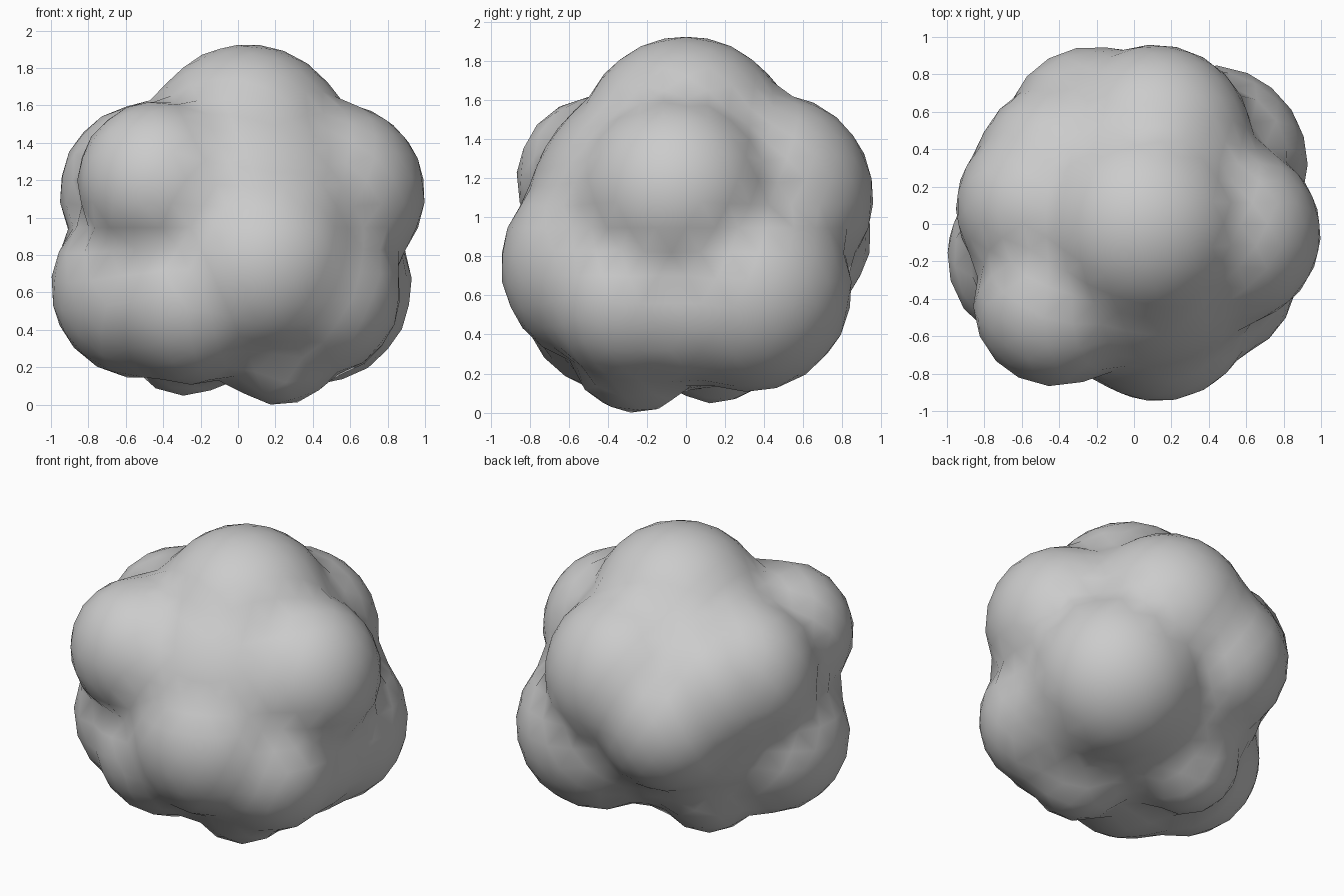
import bpy, bmesh, math
from mathutils import Vector

if "Cube" in bpy.data.objects:
    bpy.data.objects.remove(bpy.data.objects["Cube"])

# Rounded lobes making up the clump: centre and radius
LOBES = [
    ((0.05, 0.00, 1.375), 0.555),  # top
    ((-0.42, -0.43, 1.19), 0.44),  # front upper left
    ((0.51, -0.05, 1.13), 0.49),   # right
    ((0.13, -0.43, 0.76), 0.52),   # front centre
    ((-0.51, -0.17, 0.63), 0.49),  # left lower
    ((-0.48, 0.09, 1.14), 0.475),  # left upper
    ((-0.36, 0.28, 1.08), 0.49),   # left upper, towards the back
    ((0.11, 0.43, 1.11), 0.53),    # back upper
    ((0.40, 0.32, 0.64), 0.53),    # back right
    ((-0.22, 0.48, 0.92), 0.47),   # back left
    ((0.22, -0.26, 0.34), 0.34),   # bottom front
    ((-0.28, 0.15, 0.39), 0.34),   # bottom back
    ((0.42, -0.28, 0.60), 0.45),   # front right, low
    ((0.42, -0.03, 0.58), 0.44),   # right, low
    ((-0.25, -0.36, 0.58), 0.47),  # front left, low
]
CORE = Vector((0, 0, 0.95))
CORE_RADIUS = 0.83


def reach(direction):
    """Distance from the core to the outermost lobe surface."""
    best = CORE_RADIUS
    for centre, radius in LOBES:
        c = Vector(centre) - CORE
        b = direction.dot(c)
        disc = b * b - c.length_squared + radius * radius
        if disc > 0:
            best = max(best, b + math.sqrt(disc))
    return best


# Lumpy clump: a sphere pushed out to the lobes
bm = bmesh.new()
bmesh.ops.create_icosphere(bm, subdivisions=4, radius=1)
for v in bm.verts:
    d = v.co.normalized()
    v.co = CORE + d * reach(d)

# Seat it on the ground
low = min(v.co.z for v in bm.verts)
for v in bm.verts:
    v.co.z -= low
for f in bm.faces:
    f.smooth = True

mesh = bpy.data.meshes.new("foliage_clump")
bm.to_mesh(mesh)
bm.free()
clump = bpy.data.objects.new("foliage_clump", mesh)
bpy.context.collection.objects.link(clump)
